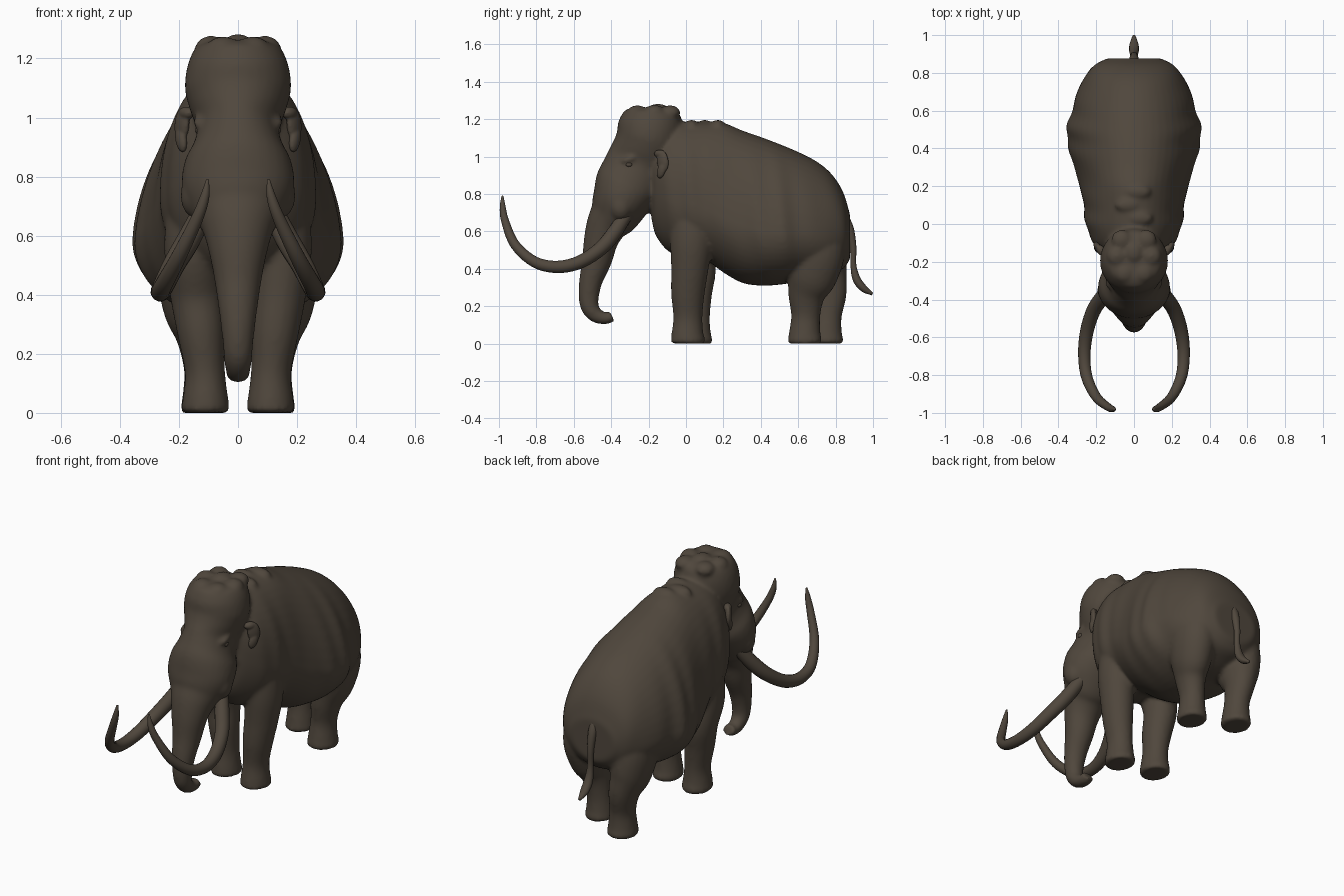
import bpy, bmesh, math
from mathutils import Vector, Matrix

cube = bpy.data.objects.get("Cube")
if cube:
    bpy.data.objects.remove(cube, do_unlink=True)

hide = bpy.data.materials.new("dark brown hide")
hide.use_nodes = True
COLOUR = (0.08, 0.063, 0.046, 1)
hide.diffuse_color = COLOUR
hide.node_tree.nodes["Principled BSDF"].inputs["Base Color"].default_value = COLOUR
hide.node_tree.nodes["Principled BSDF"].inputs["Roughness"].default_value = 0.8


def spline(keys, steps=5):
    """Smoothly interpolate a list of equal-length tuples."""
    keys = [Vector(k) for k in keys]
    pts = [keys[0] * 2 - keys[1]] + keys + [keys[-1] * 2 - keys[-2]]
    out = []
    for a, b, c, d in zip(pts, pts[1:], pts[2:], pts[3:]):
        for i in range(steps):
            t = i / steps
            out.append(0.5 * (2 * b + (c - a) * t + (2 * a - 5 * b + 4 * c - d) * t * t
                              + (3 * b - a - 3 * c + d) * t ** 3))
    return out + [keys[-1]]


def skin(bm, rings):
    """Bridge rings of points into a closed skin."""
    loops = [[bm.verts.new(p) for p in ring] for ring in rings]
    n = len(loops[0])
    for a, b in zip(loops, loops[1:]):
        for i in range(n):
            j = (i + 1) % n
            bm.faces.new((a[i], a[j], b[j], b[i]))
    bm.faces.new(loops[0][::-1])
    bm.faces.new(loops[-1])


def tube(bm, keys, n=24, steps=5):
    """Sweep ovals along a path; keys are x, y, z, side radius, depth radius."""
    rows = spline(keys, steps)
    path = [Vector(r[:3]) for r in rows]
    side = Vector((1, 0, 0))
    rings = []
    for i, r in enumerate(rows):
        tan = (path[min(i + 1, len(path) - 1)] - path[max(i - 1, 0)]).normalized()
        side = (side - tan * side.dot(tan)).normalized()
        depth = tan.cross(side)
        rings.append([path[i] + side * r[3] * math.cos(a) + depth * r[4] * math.sin(a)
                      for a in (math.tau * k / n for k in range(n))])
    skin(bm, rings)


def blob(bm, place, size, tilt=0, turn=0):
    """Add a scaled ball."""
    mat = (Matrix.Translation(place) @ Matrix.Rotation(turn, 4, "Z")
           @ Matrix.Rotation(tilt, 4, "X") @ Matrix.Diagonal((*size, 1)))
    bmesh.ops.create_uvsphere(bm, u_segments=20, v_segments=12, radius=1, matrix=mat)


def finish(name, bm):
    bmesh.ops.recalc_face_normals(bm, faces=bm.faces)
    for f in bm.faces:
        f.smooth = True
    me = bpy.data.meshes.new(name)
    bm.to_mesh(me)
    bm.free()
    me.materials.append(hide)
    ob = bpy.data.objects.new(name, me)
    bpy.context.collection.objects.link(ob)
    return ob


# Torso: y, top, bottom, widest height, half width
TORSO = [(-.185, 1.05, .67, .88, .10), (-.16, 1.11, .575, .83, .16),
         (-.09, 1.17, .49, .79, .22), (0, 1.185, .46, .75, .255),
         (.1, 1.185, .45, .71, .268), (.2, 1.18, .38, .66, .285),
         (.3, 1.14, .325, .62, .32), (.4, 1.105, .31, .59, .345),
         (.5, 1.067, .315, .58, .357), (.6, 1.025, .33, .58, .33),
         (.7, .973, .34, .58, .297), (.78, .905, .37, .58, .262),
         (.84, .81, .40, .58, .212), (.877, .69, .45, .57, .14)]
bm = bmesh.new()
rings = []
for y, top, low, mid, half in spline(TORSO):
    ring = []
    for k in range(48):
        a = math.tau * k / 48
        c, s = math.cos(a), math.sin(a)
        # Hanging folds of hide along the flanks
        fold = 1 + .014 * abs(c) * math.sin(y * 38 + 2.5 * s + math.sin(y * 13))
        # Sloping upper flanks amidships, squarer neck and rump
        if s > 0:
            fold -= .1 * abs(c) * s * math.cos((y - .42) * 5)
        ring.append((half * c * fold, y, mid + s * (top - mid if s > 0 else mid - low)))
    rings.append(ring)
skin(bm, rings)

# Head and trunk in one sweep: y, z, side radius, depth radius
HEAD = [(-.19, 1.262, .09, .1), (-.19, 1.24, .14, .145), (-.19, 1.18, .17, .172),
        (-.197, 1.1, .18, .175), (-.22, 1.03, .163, .175), (-.25, .96, .138, .18),
        (-.285, .9, .152, .175), (-.315, .84, .183, .175), (-.35, .76, .19, .155),
        (-.385, .69, .162, .135), (-.425, .63, .125, .11), (-.455, .55, .1, .092),
        (-.475, .45, .08, .08), (-.508, .34, .064, .063), (-.52, .25, .053, .054),
        (-.512, .19, .048, .048), (-.478, .15, .043, .04), (-.43, .135, .04, .032),
        (-.395, .147, .038, .03)]
tube(bm, [(0, *k) for k in HEAD], 32)

# Lower jaw, crown bumps, neck hump
blob(bm, (0, -.29, .75), (.1, .12, .075))
for x, y, z in [(.065, -.085, 1.235), (.09, -.17, 1.237), (.05, -.26, 1.235)]:
    for s in (1, -1):
        blob(bm, (s * x, y, z), (.055, .055, .04))
blob(bm, (0, -.15, 1.248), (.05, .06, .035))
for x, y in ((.03, .03), (-.03, .1), (.02, .17)):
    blob(bm, (x, y, 1.165), (.07, .04, .032))

# Cheek sockets, brows
for s in (1, -1):
    blob(bm, (s * .145, -.35, .735), (.05, .06, .075))
    blob(bm, (s * .13, -.305, .985), (.025, .045, .016), .3)

# Legs: each pair takes a staggered stride
for s, front, rear in ((1, .01, .635), (-1, .05, .75)):
    tube(bm, [(s * .14, .04, .72, .1, .12), (s * .15, .03, .55, .1, .115),
              (s * .14, front + .01, .4, .09, .1), (s * .125, front, .27, .08, .09),
              (s * .112, front, .14, .068, .078), (s * .11, front - .002, .05, .077, .086),
              (s * .11, front, .015, .081, .092), (s * .11, front, 0, .075, .084)])
    mid = (rear + .71) / 2
    tube(bm, [(s * .13, .68, .62, .11, .13), (s * .155, .70, .5, .12, .15),
              (s * .15, mid, .36, .105, .135), (s * .13, rear + .01, .26, .08, .1),
              (s * .115, rear + .005, .15, .068, .078), (s * .112, rear, .06, .076, .084),
              (s * .112, rear, .015, .082, .092), (s * .112, rear, 0, .076, .084)])

body = finish("body", bm)
fuse = body.modifiers.new("fuse", "REMESH")
fuse.mode = "VOXEL"
fuse.voxel_size = .011
fuse.use_smooth_shade = True
soften = body.modifiers.new("soften", "SMOOTH")
soften.factor = .5
soften.iterations = 7

# Tusks, ears and eyes on both sides
TUSK = [(.1, -.3, .72, .034), (.165, -.385, .59, .04), (.215, -.46, .505, .038),
        (.25, -.57, .435, .036), (.263, -.69, .41, .033), (.25, -.81, .437, .03),
        (.2, -.915, .53, .026), (.14, -.967, .655, .021), (.113, -.98, .73, .016),
        (.103, -.981, .79, .005)]
for s, word in ((1, "left"), (-1, "right")):
    bm = bmesh.new()
    tube(bm, [(s * x, y, z, r, r) for x, y, z, r in TUSK], 16)
    finish(word + "_tusk", bm)

    bm = bmesh.new()
    blob(bm, (s * .19, -.125, .975), (.018, .036, .06), .15, s * -.6)
    blob(bm, (s * .193, -.132, .925), (.016, .025, .045), -.35, s * -.6)
    blob(bm, (s * .175, -.14, 1.015), (.022, .034, .022), 0, s * -.6)
    ear = finish(word + "_ear", bm)
    blend = ear.modifiers.new("fuse", "REMESH")
    blend.mode = "VOXEL"
    blend.voxel_size = .005
    blend.use_smooth_shade = True
    ear.modifiers.new("soften", "SMOOTH").iterations = 4

    bm = bmesh.new()
    blob(bm, (s * .134, -.305, .957), (.012, .018, .013))
    finish(word + "_eye", bm)

# Tail with a tufted tip
bm = bmesh.new()
tube(bm, [(0, .83, .70, .026, .026), (0, .872, .62, .025, .024), (0, .893, .52, .019, .018),
          (0, .895, .42, .018, .016), (0, .912, .345, .025, .022),
          (0, .95, .295, .024, .02), (0, .997, .265, .008, .008)], 14)
finish("tail", bm)
